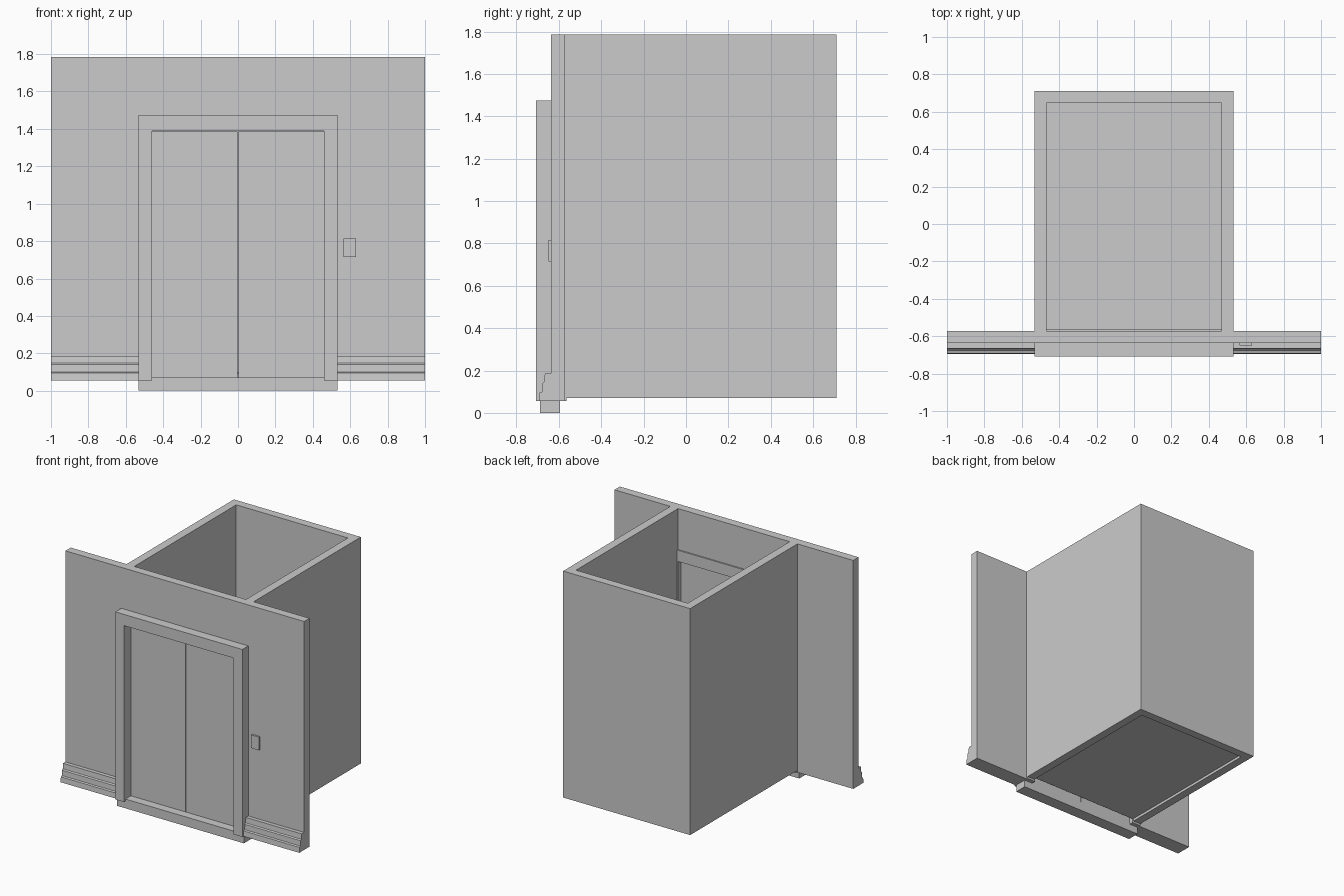
import bpy, bmesh
from mathutils import Vector

if "Cube" in bpy.data.objects:
    bpy.data.objects.remove(bpy.data.objects["Cube"])


def prism(name, pts, start, end, place):
    """Extrude a closed 2D outline; place(u, v, w) maps it into the scene."""
    bm = bmesh.new()
    face = bm.faces.new([bm.verts.new(place(u, v, start)) for u, v in pts])
    offset = Vector(place(0, 0, end)) - Vector(place(0, 0, start))
    ext = bmesh.ops.extrude_face_region(bm, geom=[face], use_keep_orig=True)
    moved = [g for g in ext["geom"] if isinstance(g, bmesh.types.BMVert)]
    bmesh.ops.translate(bm, verts=moved, vec=offset)
    bmesh.ops.recalc_face_normals(bm, faces=bm.faces)
    mesh = bpy.data.meshes.new(name)
    bm.to_mesh(mesh)
    bm.free()
    obj = bpy.data.objects.new(name, mesh)
    bpy.context.collection.objects.link(obj)
    return obj


def along_x(u, v, w): return (w, u, v)
def along_y(u, v, w): return (u, w, v)
def along_z(u, v, w): return (u, v, w)


def box(name, x0, x1, y0, y1, z0, z1):
    return prism(name, [(x0, y0), (x1, y0), (x1, y1), (x0, y1)], z0, z1, along_z)


def arch(outer, inner, bottom, top, inner_top):
    """Upside-down U outline."""
    return [(-outer, bottom), (-outer, top), (outer, top), (outer, bottom),
            (inner, bottom), (inner, inner_top), (-inner, inner_top), (-inner, bottom)]


# Lobby wall with the doorway left open
prism("front_wall", arch(1.0, 0.5, 0.055, 1.785, 1.43), -0.637, -0.573, along_y)

# Door surround, passing through the wall
prism("door_frame", arch(0.532, 0.46, 0.055, 1.475, 1.39), -0.708, -0.563, along_y)

# Three-sided shaft, open at the top, with a thin raised floor
prism("shaft_walls", arch(0.532, 0.468, -0.573, 0.71, 0.647), 0.07, 1.785, along_z)
box("shaft_floor", -0.47, 0.47, -0.57, 0.65, 0.09, 0.10)

# Sill under the doors
box("door_sill", -0.532, 0.532, -0.69, -0.595, 0.0, 0.07)

# Stepped skirting profile (y, z)
skirting = [(-0.637, 0.055), (-0.695, 0.055), (-0.692, 0.095), (-0.680, 0.100),
            (-0.678, 0.140), (-0.669, 0.147), (-0.666, 0.187), (-0.637, 0.187)]

# Paired skirtings and sliding doors
for side, label in ((-1, "left"), (1, "right")):
    prism(f"skirting_{label}", skirting, side * 0.532, side * 1.0, along_x)
    x0, x1 = sorted((side * 0.002, side * 0.46))
    box(f"door_{label}", x0, x1, -0.625, -0.6, 0.07, 1.385)

# Call button plate
box("call_button", 0.565, 0.63, -0.65, -0.637, 0.715, 0.815)
